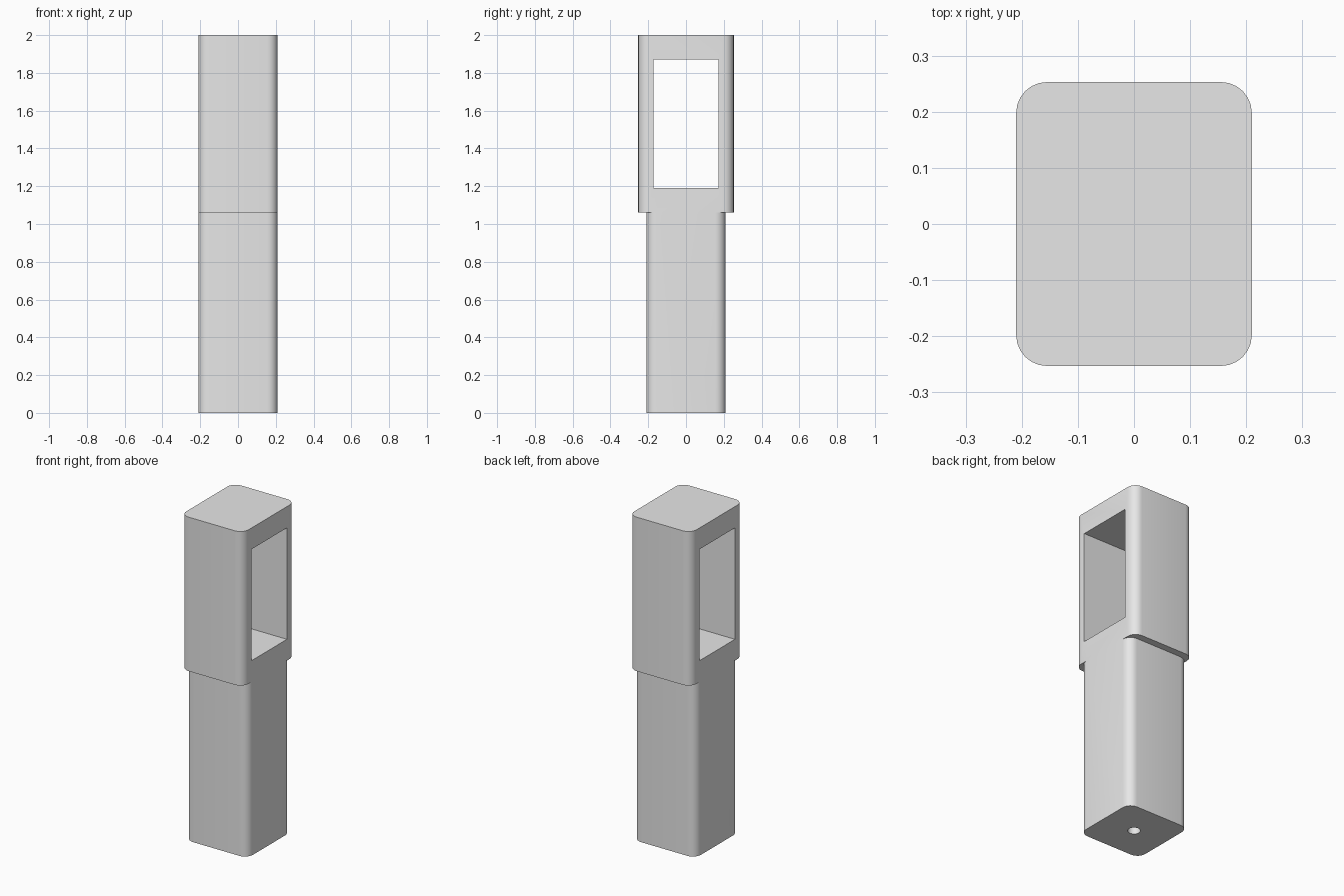
import bpy, bmesh, math

old = bpy.data.objects.get("Cube")
if old:
    bpy.data.objects.remove(old, do_unlink=True)

grey = bpy.data.materials.new("light grey")
grey.use_nodes = True
colour = (0.8, 0.8, 0.8, 1)
grey.diffuse_color = colour
grey.node_tree.nodes["Principled BSDF"].inputs["Base Color"].default_value = colour

RADIUS, STEPS = 0.055, 6


def prism(name, outline, z0, z1):
    """Extrude a flat outline from z0 up to z1."""
    bm = bmesh.new()
    base = bm.faces.new([bm.verts.new((x, y, z0)) for x, y in outline])
    top = bmesh.ops.extrude_face_region(bm, geom=[base])["geom"]
    moved = [v for v in top if isinstance(v, bmesh.types.BMVert)]
    bmesh.ops.translate(bm, verts=moved, vec=(0, 0, z1 - z0))
    bmesh.ops.recalc_face_normals(bm, faces=bm.faces)
    mesh = bpy.data.meshes.new(name)
    bm.to_mesh(mesh)
    bm.free()
    mesh.materials.append(grey)
    obj = bpy.data.objects.new(name, mesh)
    bpy.context.collection.objects.link(obj)
    return obj


def rounded(hx, hy):
    """Rectangle outline with rounded corners."""
    pts = []
    for i, (sx, sy) in enumerate([(1, 1), (-1, 1), (-1, -1), (1, -1)]):
        for k in range(STEPS + 1):
            a = math.pi / 2 * (i + k / STEPS)
            pts.append((sx * (hx - RADIUS) + RADIUS * math.cos(a),
                        sy * (hy - RADIUS) + RADIUS * math.sin(a)))
    return pts


def rectangle(hx, hy):
    return [(hx, hy), (-hx, hy), (-hx, -hy), (hx, -hy)]


def circle(r, n=24):
    return [(r * math.cos(math.tau * i / n), r * math.sin(math.tau * i / n)) for i in range(n)]


# Square post with the wider head fused on top
post = prism("post", rounded(0.21, 0.21), 0, 1.06)
head = prism("head", rounded(0.21, 0.253), 1.06, 2)

# Window through the head and round socket in the base
window = prism("window_cutter", rectangle(0.4, 0.172), 1.19, 1.87)
socket = prism("socket_cutter", circle(0.035), -0.1, 0.3)

for tool, operation in ((head, 'UNION'), (window, 'DIFFERENCE'), (socket, 'DIFFERENCE')):
    mod = post.modifiers.new(tool.name, 'BOOLEAN')
    mod.object = tool
    mod.operation = operation
    mod.solver = 'EXACT'
    bpy.ops.object.select_all(action='DESELECT')
    bpy.context.view_layer.objects.active = post
    post.select_set(True)
    bpy.ops.object.modifier_apply(modifier=mod.name)
    bpy.data.objects.remove(tool, do_unlink=True)

# Remove the seam where the flush sides meet, keep edges crisp
bm = bmesh.new()
bm.from_mesh(post.data)
bmesh.ops.remove_doubles(bm, verts=bm.verts, dist=0.0001)
bmesh.ops.dissolve_limit(bm, angle_limit=0.01, verts=bm.verts, edges=bm.edges)
bm.to_mesh(post.data)
bm.free()
post.name = "post_with_window_head"
bpy.ops.object.shade_smooth_by_angle(angle=math.radians(30))
